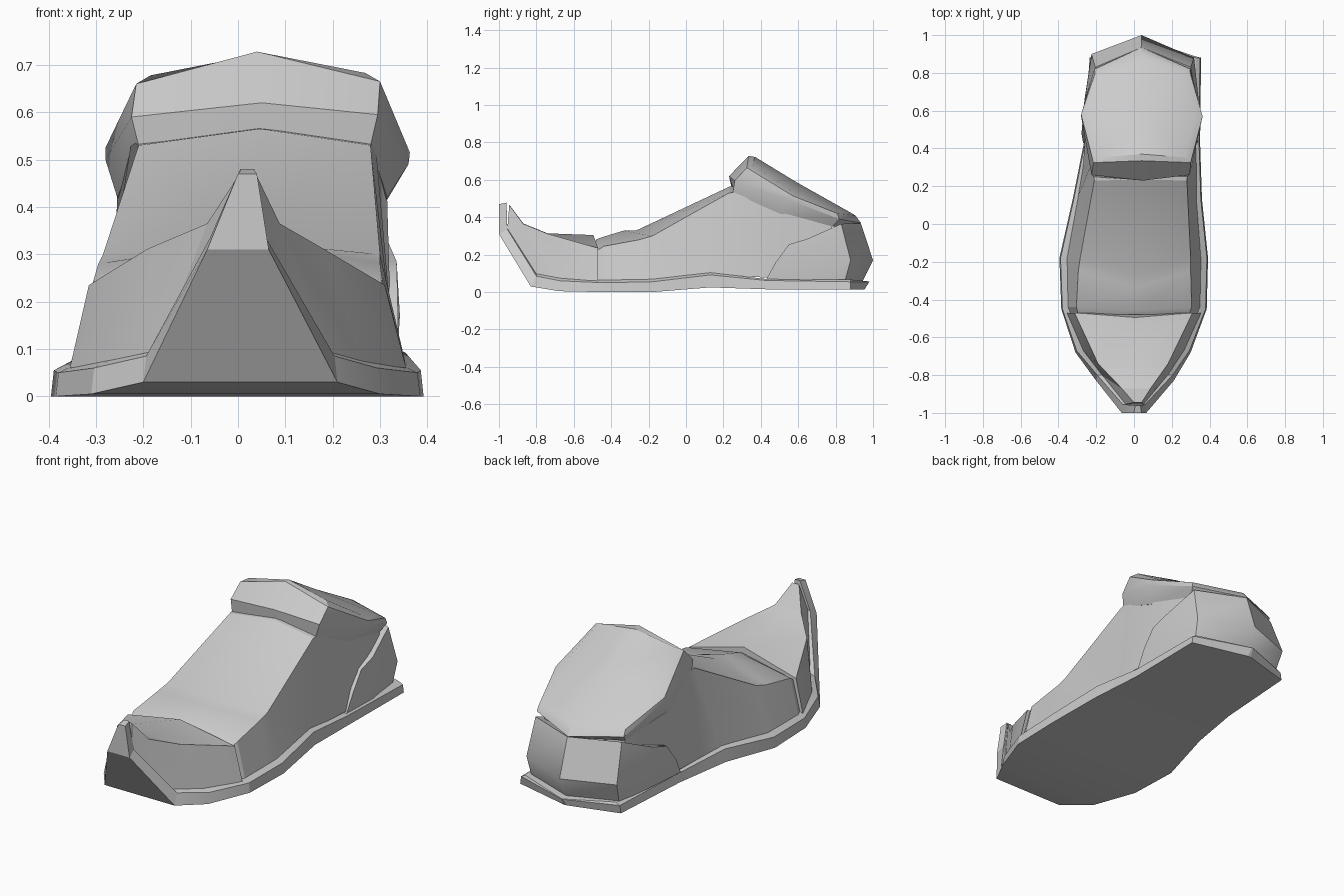
import bpy, bmesh, math

grey = bpy.data.materials.new("plain_grey")
grey.diffuse_color = (0.6, 0.6, 0.6, 1)


def loft(name, rings, tip=None, angle=25):
    """Closed skin through equal-length rings; the last ring may fan to a tip."""
    bm = bmesh.new()
    vs = [[bm.verts.new(p) for p in r] for r in rings]
    n = len(rings[0])
    for a, b in zip(vs, vs[1:]):
        for i in range(n):
            j = (i + 1) % n
            bm.faces.new((a[i], a[j], b[j], b[i]))
    bm.faces.new(vs[0][::-1])
    if tip:
        t = bm.verts.new(tip)
        for i in range(n):
            bm.faces.new((vs[-1][i], vs[-1][(i + 1) % n], t))
    else:
        bm.faces.new(vs[-1])
    bmesh.ops.recalc_face_normals(bm, faces=bm.faces)
    me = bpy.data.meshes.new(name)
    bm.to_mesh(me)
    bm.free()
    me.materials.append(grey)
    ob = bpy.data.objects.new(name, me)
    bpy.context.collection.objects.link(ob)
    bpy.context.view_layer.objects.active = ob
    ob.select_set(True)
    bpy.ops.object.shade_smooth_by_angle(angle=math.radians(angle))
    ob.select_set(False)
    return ob


# Sole: cross-sections with a sloped shelf, curling up into the toe bumper
# columns: left x, right x, bottom y, top y, bottom z, top z, shelf inset
sole = [
    (0.0, 0.04, -1.0, -0.96, 0.47, 0.478, 0.005),
    (-0.065, 0.065, -1.0, -0.955, 0.31, 0.335, 0.02),
    (-0.2, 0.21, -0.83, -0.80, 0.03, 0.085, 0.03),
    (-0.31, 0.30, -0.68, -0.67, 0.005, 0.06, 0.04),
    (-0.385, 0.385, -0.45, -0.45, 0.0, 0.05, 0.035),
    (-0.395, 0.392, -0.18, -0.18, 0.0, 0.055, 0.035),
    (-0.325, 0.36, 0.13, 0.13, 0.025, 0.092, 0.03),
    (-0.265, 0.35, 0.43, 0.43, 0.015, 0.062, 0.02),
    (-0.235, 0.355, 0.88, 0.88, 0.015, 0.055, 0.03),
    (0.03, 0.05, 0.955, 0.98, 0.015, 0.055, 0.005),
]
rings = []
for xl, xr, yb, yt, zb, zt, s in sole:
    zi = zt + 0.4 * s
    rings.append([(xl, yb, zb), (xl + 0.006, yt, zt), (xl + s, yt, zi),
                  (xr - s, yt, zi), (xr - 0.006, yt, zt), (xr, yb, zb)])
loft("sole", rings, angle=15)


def upper_ring(yb, zb, bl, br, yt, zt, tl, tr, yc, zc):
    """Side walls from the sole up to a ridged top."""
    cx = (tl + tr) / 2 + 0.01
    return [(bl, yb, zb), (tl, yt, zt), (cx, yc, zc), (tr, yt, zt), (br, yb, zb)]


# Toe cap: rises into the pointed tip
loft("toe_cap", [upper_ring(*r) for r in [
    (-0.955, 0.34, -0.045, 0.05, -0.945, 0.465, 0.0, 0.04, -0.945, 0.467),
    (-0.80, 0.09, -0.17, 0.18, -0.87, 0.365, -0.065, 0.088, -0.87, 0.367),
    (-0.67, 0.07, -0.27, 0.265, -0.74, 0.312, -0.19, 0.18, -0.74, 0.314),
    (-0.47, 0.06, -0.355, 0.355, -0.47, 0.235, -0.315, 0.31, -0.495, 0.305),
]], angle=20)

# Main upper: instep, flat strap fold, slope to the ankle, then the heel core
loft("upper", [upper_ring(*r) for r in [
    (-0.48, 0.06, -0.335, 0.335, -0.48, 0.22, -0.295, 0.29, -0.48, 0.28),
    (-0.44, 0.06, -0.35, 0.35, -0.44, 0.245, -0.305, 0.305, -0.46, 0.29),
    (-0.27, 0.06, -0.355, 0.355, -0.25, 0.28, -0.295, 0.30, -0.335, 0.328),
    (-0.18, 0.065, -0.355, 0.355, -0.18, 0.30, -0.285, 0.30, -0.265, 0.33),
    (0.15, 0.10, -0.295, 0.33, 0.23, 0.53, -0.21, 0.28, 0.235, 0.565),
    (0.30, 0.085, -0.27, 0.33, 0.32, 0.54, -0.225, 0.29, 0.32, 0.57),
    (0.55, 0.07, -0.245, 0.325, 0.53, 0.42, -0.255, 0.315, 0.55, 0.46),
    (0.80, 0.06, -0.205, 0.30, 0.78, 0.36, -0.19, 0.28, 0.78, 0.38),
]], angle=20)

# Ankle collar: flared band closed by a slanted eight-sided cap
neck = [(0.05, 0.25, 0.56), (0.28, 0.25, 0.53), (0.315, 0.5, 0.42), (0.28, 0.78, 0.35),
        (0.04, 0.91, 0.355), (-0.19, 0.78, 0.35), (-0.255, 0.5, 0.42), (-0.21, 0.25, 0.53)]
band = [(0.05, 0.23, 0.62), (0.295, 0.26, 0.595), (0.36, 0.56, 0.49), (0.30, 0.82, 0.39),
        (0.04, 0.935, 0.37), (-0.21, 0.82, 0.39), (-0.28, 0.57, 0.50), (-0.225, 0.26, 0.59)]
rim = [(0.04, 0.335, 0.728), (0.30, 0.325, 0.665), (0.363, 0.57, 0.515), (0.295, 0.81, 0.42),
       (0.04, 0.905, 0.41), (-0.205, 0.80, 0.42), (-0.28, 0.58, 0.525), (-0.215, 0.325, 0.66)]
inner = [(0.04 + (x - 0.04) * 0.88, 0.6 + (y - 0.6) * 0.9, z + 0.018) for x, y, z in rim]
inner[0] = (0.04, 0.37, 0.722)
loft("ankle_collar", [neck, band, rim, inner], tip=(0.04, 0.59, 0.588), angle=32)

# Heel counter: raised shell wrapping the back, three levels
loft("heel_counter", [
    [(0.335, 0.43, 0.07), (0.335, 0.65, 0.065), (0.31, 0.85, 0.06), (0.04, 0.945, 0.06),
     (-0.21, 0.86, 0.06), (-0.245, 0.65, 0.065), (-0.27, 0.43, 0.07)],
    [(0.338, 0.48, 0.16), (0.342, 0.66, 0.17), (0.318, 0.88, 0.17), (0.04, 1.0, 0.17),
     (-0.225, 0.90, 0.17), (-0.262, 0.66, 0.17), (-0.278, 0.48, 0.16)],
    [(0.336, 0.55, 0.255), (0.335, 0.65, 0.285), (0.30, 0.83, 0.365), (0.04, 0.935, 0.368),
     (-0.205, 0.83, 0.365), (-0.262, 0.65, 0.285), (-0.272, 0.55, 0.255)],
], angle=40)
